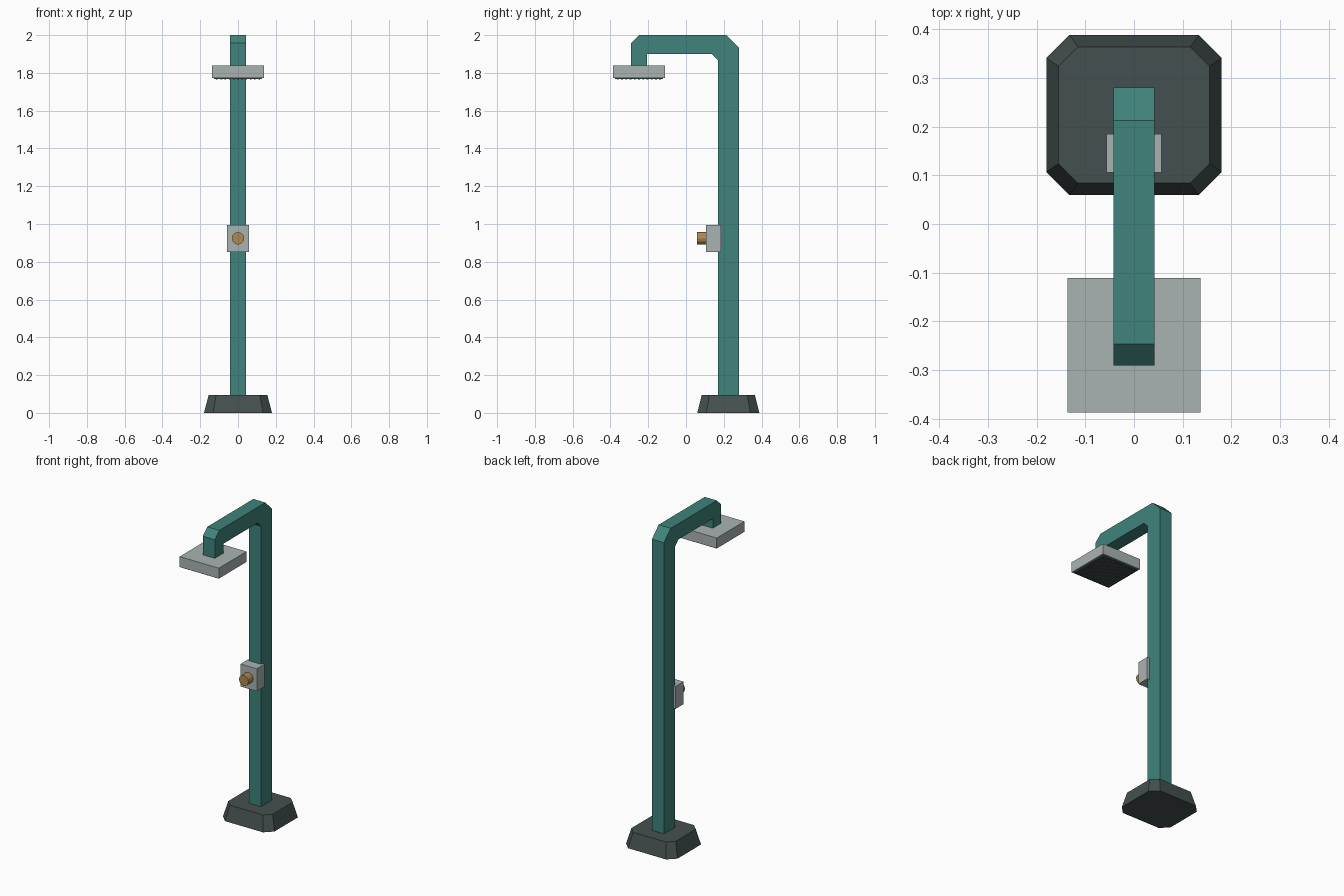
import bpy, bmesh, math
from mathutils import Matrix

if "Cube" in bpy.data.objects:
    bpy.data.objects.remove(bpy.data.objects["Cube"])


def material(name, rgb):
    m = bpy.data.materials.new(name)
    m.diffuse_color = (*rgb, 1)
    m.use_nodes = True
    m.node_tree.nodes["Principled BSDF"].inputs["Base Color"].default_value = m.diffuse_color
    return m


TEAL = material("teal_paint", (0.05, 0.23, 0.2))
DARK = material("dark_stone", (0.06, 0.08, 0.08))
STEEL = material("steel", (0.4, 0.45, 0.45))
BRASS = material("brass", (0.42, 0.25, 0.08))


def finish(bm, name, mat):
    bmesh.ops.recalc_face_normals(bm, faces=bm.faces)
    me = bpy.data.meshes.new(name)
    bm.to_mesh(me)
    bm.free()
    me.materials.append(mat)
    ob = bpy.data.objects.new(name, me)
    bpy.context.collection.objects.link(ob)
    return ob


def loft(name, ring_a, ring_b, mat):
    """Closed solid between two matching rings of points."""
    bm = bmesh.new()
    a = [bm.verts.new(p) for p in ring_a]
    b = [bm.verts.new(p) for p in ring_b]
    bm.faces.new(a)
    bm.faces.new(b)
    for i in range(len(a)):
        j = (i + 1) % len(a)
        bm.faces.new((a[i], a[j], b[j], b[i]))
    return finish(bm, name, mat)


def box(name, lo, hi, mat):
    xs, ys = (lo[0], hi[0], hi[0], lo[0]), (lo[1], lo[1], hi[1], hi[1])
    rings = [[(x, y, z) for x, y in zip(xs, ys)] for z in (lo[2], hi[2])]
    return loft(name, *rings, mat)


def octagon(hx, hy, c, cy, z):
    pts = [(hx - c, -hy), (hx, -hy + c), (hx, hy - c), (hx - c, hy),
           (c - hx, hy), (-hx, hy - c), (-hx, c - hy), (c - hx, -hy)]
    return [(x, y + cy, z) for x, y in pts]


# Tapered base with cut corners
loft("base", octagon(0.18, 0.164, 0.047, 0.224, 0),
     octagon(0.155, 0.14, 0.04, 0.224, 0.096), DARK)

# Post, overhead arm and drop from one side profile (y, z)
profile = [(0.17, 0.08), (0.28, 0.08), (0.28, 1.935), (0.213, 2.0),
           (-0.247, 2.0), (-0.291, 1.958), (-0.291, 1.835), (-0.207, 1.835),
           (-0.207, 1.9), (0.137, 1.9), (0.17, 1.866)]
loft("post_and_arm", *[[(x, y, z) for y, z in profile] for x in (-0.042, 0.042)], TEAL)

# Shower head, spray plate and nozzle grid
box("shower_head", (-0.137, -0.387, 1.774), (0.137, -0.111, 1.84), STEEL)
box("spray_plate", (-0.127, -0.377, 1.768), (0.127, -0.121, 1.78), DARK)
bm = bmesh.new()
N = 11
for i in range(N):
    for j in range(N):
        x, y = (-0.112 + 0.224 * k / (N - 1) for k in (i, j))
        bmesh.ops.create_cone(bm, cap_ends=True, segments=6, radius1=0.004,
                              radius2=0.006, depth=0.006,
                              matrix=Matrix.Translation((x, y - 0.249, 1.767)))
finish(bm, "nozzles", DARK)

# Valve box and push button
box("valve_box", (-0.057, 0.106, 0.853), (0.057, 0.185, 0.995), STEEL)
bm = bmesh.new()
bmesh.ops.create_cone(bm, cap_ends=True, segments=12, radius1=0.033, radius2=0.033,
                      depth=0.06, matrix=Matrix.Translation((0, 0.087, 0.924))
                      @ Matrix.Rotation(math.pi / 2, 4, 'X'))
finish(bm, "push_button", BRASS)
